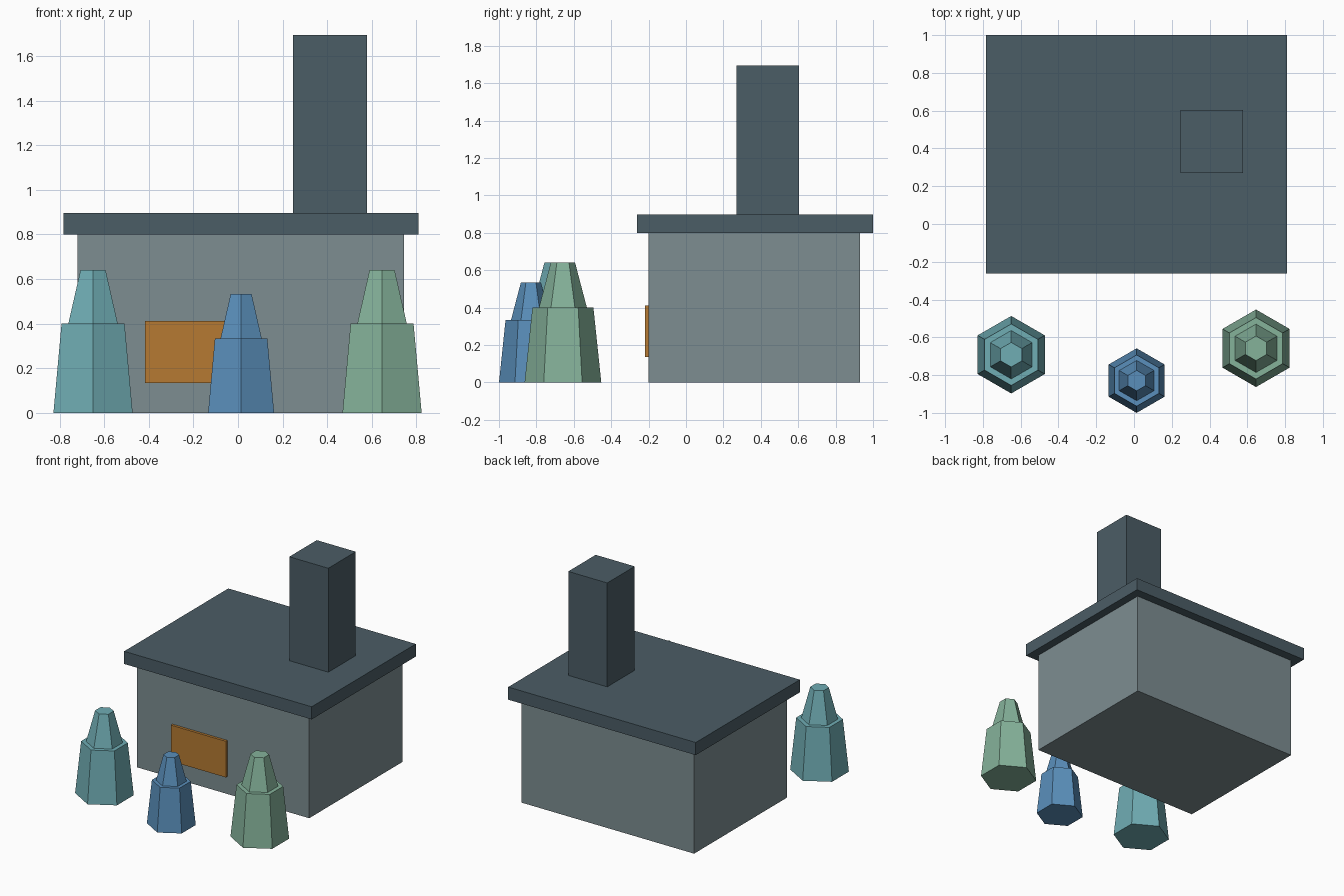
import bpy, bmesh, math
from mathutils import Matrix

if "Cube" in bpy.data.objects:
    bpy.data.objects.remove(bpy.data.objects["Cube"])


def material(name, rgb):
    m = bpy.data.materials.new(name)
    lin = [((c / 255 + 0.055) / 1.055) ** 2.4 for c in rgb]
    m.diffuse_color = (*lin, 1)
    m.use_nodes = True
    m.node_tree.nodes["Principled BSDF"].inputs["Base Color"].default_value = m.diffuse_color
    return m


WALL = material("wall grey", (125, 141, 145))
ROOF = material("slate", (75, 93, 102))
PLATE = material("ochre", (182, 122, 50))
TEAL = material("teal", (112, 173, 180))
BLUE = material("blue", (90, 143, 187))
GREEN = material("green", (133, 178, 154))


def add_object(name, bm, mat):
    me = bpy.data.meshes.new(name)
    bmesh.ops.recalc_face_normals(bm, faces=bm.faces)
    bm.to_mesh(me)
    bm.free()
    me.materials.append(mat)
    ob = bpy.data.objects.new(name, me)
    bpy.context.collection.objects.link(ob)


def box(name, x, y, z, mat):
    # each axis is given as (min, max)
    bm = bmesh.new()
    bmesh.ops.create_cube(bm, size=1)
    for v in bm.verts:
        v.co = [sum(r) / 2 + c * (r[1] - r[0]) for r, c in zip((x, y, z), v.co)]
    add_object(name, bm, mat)


def tree(name, x, y, s, mat):
    # six-sided stepped body: (radius, height) rings lofted upward, corner facing front
    profile = [(0.205, 0), (0.163, 0.4), (0.128, 0.4), (0.065, 0.64)]
    bm = bmesh.new()
    rings = [[bm.verts.new((x + s * r * math.sin(k * math.pi / 3),
                            y - s * r * math.cos(k * math.pi / 3), s * z))
              for k in range(6)] for r, z in profile]
    for a, b in zip(rings, rings[1:]):
        for k in range(6):
            n = (k + 1) % 6
            bm.faces.new((a[k], a[n], b[n], b[k]))
    bm.faces.new(rings[0])
    bm.faces.new(rings[-1])
    add_object(name, bm, mat)


# house
box("walls", (-0.72, 0.745), (-0.20, 0.93), (0, 0.80), WALL)
box("roof_slab", (-0.783, 0.81), (-0.263, 1.0), (0.80, 0.897), ROOF)
box("chimney", (0.247, 0.578), (0.27, 0.603), (0.897, 1.695), ROOF)
box("front_panel", (-0.417, 0.05), (-0.22, -0.20), (0.135, 0.412), PLATE)

# trees
tree("left_tree", -0.65, -0.692, 1, TEAL)
tree("middle_tree", 0.014, -0.829, 0.833, BLUE)
tree("right_tree", 0.646, -0.658, 1, GREEN)
